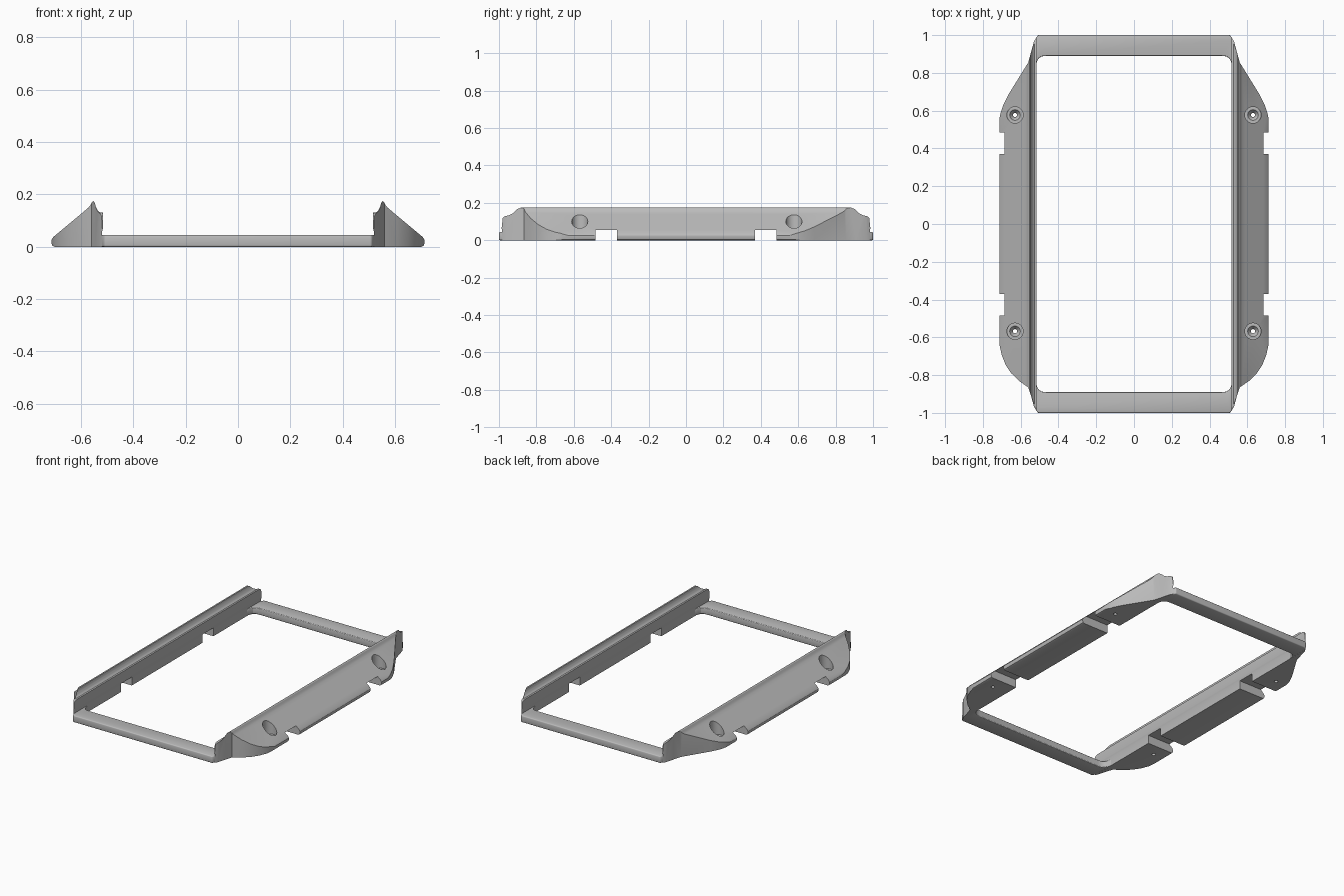
import bpy, bmesh
from mathutils import Vector, Matrix

default = bpy.data.objects.get("Cube")
if default:
    bpy.data.objects.remove(default, do_unlink=True)

grey = bpy.data.materials.new("plain grey")
grey.use_nodes = True
grey.diffuse_color = (0.5, 0.5, 0.5, 1)
grey.node_tree.nodes["Principled BSDF"].inputs["Base Color"].default_value = (0.5, 0.5, 0.5, 1)


def finish(name, bm):
    bmesh.ops.recalc_face_normals(bm, faces=bm.faces)
    mesh = bpy.data.meshes.new(name)
    bm.to_mesh(mesh)
    bm.free()
    mesh.materials.append(grey)
    obj = bpy.data.objects.new(name, mesh)
    bpy.context.collection.objects.link(obj)
    return obj


def prism(name, points, axis, low, high):
    """Extrude a 2D outline along one axis (0=x, 1=y, 2=z)."""
    bm = bmesh.new()
    verts = []
    for p in points:
        co = list(p)
        co.insert(axis, low)
        verts.append(bm.verts.new(co))
    face = bm.faces.new(verts)
    grown = bmesh.ops.extrude_face_region(bm, geom=[face])["geom"]
    shift = Vector((0, 0, 0))
    shift[axis] = high - low
    bmesh.ops.translate(bm, vec=shift, verts=[v for v in grown if isinstance(v, bmesh.types.BMVert)])
    return finish(name, bm)


def cone(x, y, low, high, r_low, r_high):
    bm = bmesh.new()
    bmesh.ops.create_cone(bm, cap_ends=True, segments=32, radius1=r_low, radius2=r_high,
                          depth=high - low, matrix=Matrix.Translation((x, y, (low + high) / 2)))
    return finish("hole_cutter", bm)


def apply(obj, mod):
    bpy.ops.object.select_all(action="DESELECT")
    bpy.context.view_layer.objects.active = obj
    obj.select_set(True)
    bpy.ops.object.modifier_apply(modifier=mod.name)


def combine(obj, other, operation):
    mod = obj.modifiers.new("combine", "BOOLEAN")
    mod.operation = operation
    mod.solver = "EXACT"
    mod.object = other
    apply(obj, mod)
    bpy.data.objects.remove(other, do_unlink=True)


# Rail cross-section (x, z), footprint (x, y) and side silhouette (y, z)
section = [(.52, 0), (.70, 0), (.709, .004), (.713, .014), (.713, .026), (.706, .037),
           (.573, .148), (.565, .157), (.558, .171), (.553, .175), (.548, .171),
           (.543, .152), (.535, .138), (.527, .131), (.516, .131), (.516, .07), (.52, .055)]
footprint = [(.5, -1), (.51, -1), (.53, -.965), (.545, -.91), (.56, -.865), (.61, -.83),
             (.65, -.79), (.68, -.745), (.70, -.695), (.71, -.65), (.72, -.58),
             (.72, .52), (.706, .59), (.69, .635), (.665, .685), (.56, .855),
             (.545, .91), (.53, .965), (.51, 1), (.5, 1)]
half = [(.99, -.01), (1, .03), (.985, .07), (.98, .118), (.972, .127), (.945, .134),
        (.925, .145), (.905, .165), (.885, .174), (.87, .18)]
silhouette = half + [(-y, z) for y, z in reversed(half)]


def rail(name, s):
    flip = lambda pts: [(s * a, b) for a, b in pts]
    obj = prism(name, flip(section), 1, -1.02, 1.02)
    combine(obj, prism("plan_cutter", flip(footprint), 2, -.1, .3), "INTERSECT")
    combine(obj, prism("side_cutter", silhouette, 0, -1, 1), "INTERSECT")
    # Slots under the rail
    for low, high in ((-.485, -.37), (.37, .485)):
        box = [(low, -.05), (high, -.05), (high, .055), (low, .055)]
        combine(obj, prism("slot_cutter", box, 0, -1, 1), "DIFFERENCE")
    # Countersunk screw holes
    for y in (-.568, .577):
        for low, high, r1, r2 in ((.042, .3, .043, .043), (.02, .05, .012, .034), (-.1, .03, .011, .011)):
            combine(obj, cone(s * .63, y, low, high, r1, r2), "DIFFERENCE")
    return obj


# Cross bar footprint with filleted inner corners
right_half = [(.465, .89), (.49, .887), (.505, .877), (.513, .86), (.525, .82),
              (.525, .972), (.51, 1)]


def cross_bar(name, s):
    pts = right_half + [(-x, y) for x, y in reversed(right_half)]
    obj = prism(name, [(x, s * y) for x, y in pts], 2, 0, .045)
    mod = obj.modifiers.new("round", "BEVEL")
    mod.width = .009
    mod.segments = 3
    mod.limit_method = "ANGLE"
    mod.angle_limit = 1.0
    apply(obj, mod)
    return obj


parts = [rail("left_rail", 1), rail("right_rail", -1),
         cross_bar("front_bar", -1), cross_bar("back_bar", 1)]

for obj in parts:
    bpy.ops.object.select_all(action="DESELECT")
    bpy.context.view_layer.objects.active = obj
    obj.select_set(True)
    bpy.ops.object.shade_smooth_by_angle(angle=.5)
